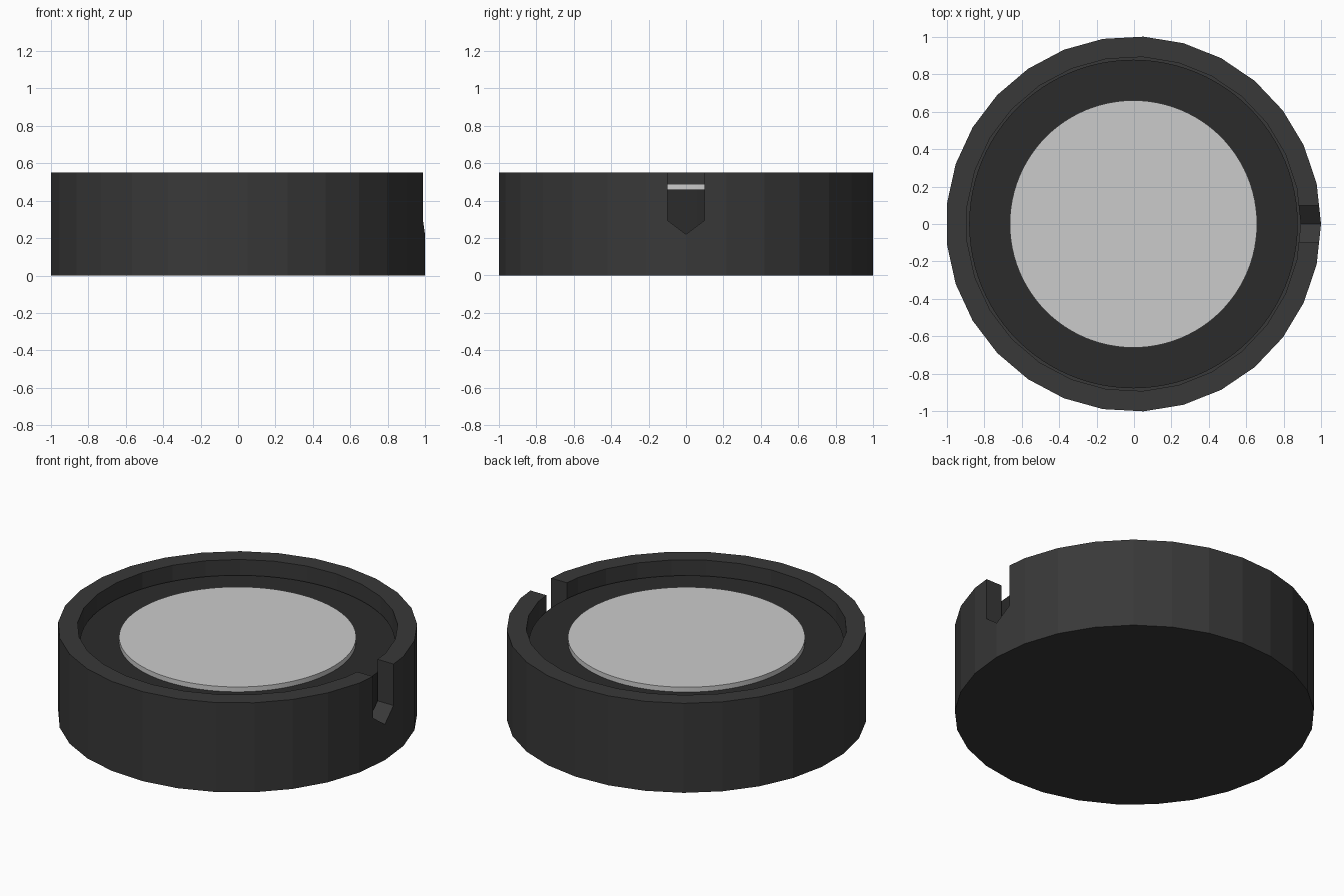
import bpy, bmesh
from math import cos, sin, tau

if "Cube" in bpy.data.objects:
    bpy.data.objects.remove(bpy.data.objects["Cube"])

CX = -0.003  # the odd-sided body is centred by its bounds


def material(name, value):
    m = bpy.data.materials.new(name)
    m.diffuse_color = (value, value, value, 1)
    m.use_nodes = True
    m.node_tree.nodes["Principled BSDF"].inputs["Base Color"].default_value = m.diffuse_color
    return m


def add_object(name, bm, mat=None):
    bmesh.ops.recalc_face_normals(bm, faces=bm.faces[:])
    me = bpy.data.meshes.new(name)
    bm.to_mesh(me)
    bm.free()
    ob = bpy.data.objects.new(name, me)
    bpy.context.collection.objects.link(ob)
    if mat:
        me.materials.append(mat)
    return ob


def lathe(name, profile, sides, mat=None, smooth=False):
    """Closed solid from (radius, z) rings, capped at both ends."""
    bm = bmesh.new()
    rings = [[bm.verts.new((CX + r * cos(tau * i / sides), r * sin(tau * i / sides), z))
              for i in range(sides)] for r, z in profile]
    for a, b in zip(rings, rings[1:]):
        for i in range(sides):
            j = (i + 1) % sides
            bm.faces.new((a[i], a[j], b[j], b[i]))
    bm.faces.new(rings[0])
    bm.faces.new(rings[-1])
    ob = add_object(name, bm, mat)
    if smooth:
        bpy.ops.object.select_all(action='DESELECT')
        ob.select_set(True)
        bpy.context.view_layer.objects.active = ob
        bpy.ops.object.shade_smooth_by_angle()
    return ob


shell_mat = material("dark_shell", 0.04)
insert_mat = material("darker_insert", 0.024)

# Faceted outer cup
shell = lathe("outer_shell", [(1.0015, 0), (1.0015, 0.55), (0.893, 0.55), (0.893, 0.15)],
              29, shell_mat)

# Pointed notch through the right wall
outline = [(-0.1, 0.7), (-0.1, 0.295), (0, 0.22), (0.1, 0.295), (0.1, 0.7)]
bm = bmesh.new()
face = bm.faces.new([bm.verts.new((0.8, y, z)) for y, z in outline])
out = bmesh.ops.extrude_face_region(bm, geom=[face], use_keep_orig=True)
bmesh.ops.translate(bm, vec=(0.4, 0, 0),
                    verts=[v for v in out["geom"] if isinstance(v, bmesh.types.BMVert)])
cutter = add_object("notch_cutter", bm)
cutter.hide_render = True
mod = shell.modifiers.new("notch", 'BOOLEAN')
mod.operation = 'DIFFERENCE'
mod.solver = 'EXACT'
mod.object = cutter
bpy.context.view_layer.objects.active = shell
bpy.ops.object.modifier_apply(modifier=mod.name)
bpy.data.objects.remove(cutter)

# Round insert inside the cup
lathe("inner_insert", [(0.877, 0.15), (0.877, 0.46)], 96, insert_mat, smooth=True)

# Raised grey disc on top
lathe("top_disc", [(0.66, 0.455), (0.66, 0.49)], 96, smooth=True)
